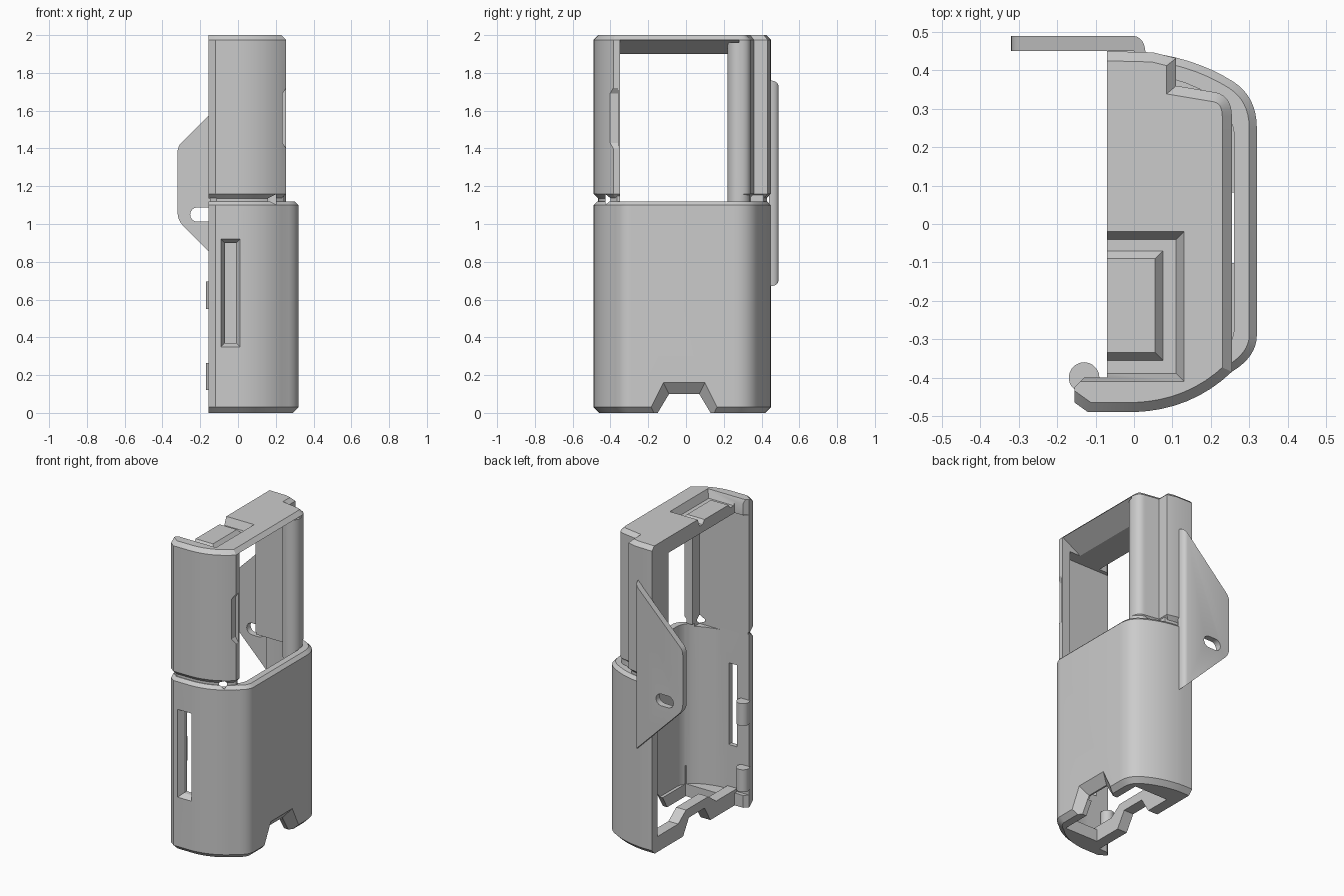
import bpy, bmesh, math
from mathutils import Vector

cube = bpy.data.objects.get("Cube")
if cube:
    bpy.data.objects.remove(cube, do_unlink=True)

grey = bpy.data.materials.new("plain_grey")
grey.use_nodes = True
grey.diffuse_color = (0.6, 0.6, 0.6, 1)
grey.node_tree.nodes["Principled BSDF"].inputs["Base Color"].default_value = (0.6, 0.6, 0.6, 1)


def loft(name, sections):
    """Closed solid through matching rings of points."""
    bm = bmesh.new()
    rings = [[bm.verts.new(p) for p in s] for s in sections]
    for a, b in zip(rings, rings[1:]):
        for i in range(len(a)):
            j = (i + 1) % len(a)
            bm.faces.new((a[i], a[j], b[j], b[i]))
    bm.faces.new(rings[0])
    bm.faces.new(rings[-1])
    bmesh.ops.recalc_face_normals(bm, faces=bm.faces)
    mesh = bpy.data.meshes.new(name)
    bm.to_mesh(mesh)
    bm.free()
    mesh.materials.append(grey)
    ob = bpy.data.objects.new(name, mesh)
    bpy.context.scene.collection.objects.link(ob)
    return ob


def prism(name, pts, axis, lo, hi):
    def place(p, t):
        q = list(p)
        q.insert(axis, t)
        return q
    return loft(name, [[place(p, t) for p in pts] for t in (lo, hi)])


def rect(a0, a1, b0, b1):
    return [(a0, b0), (a1, b0), (a1, b1), (a0, b1)]


def box(name, x, y, z):
    return prism(name, rect(*x, *y), 2, *z)


def arc(a, c, b, n=8):
    """Quadratic curve from a to b pulled toward c."""
    a, c, b = Vector(a), Vector(c), Vector(b)
    return [tuple(a * (1 - t) ** 2 + c * 2 * t * (1 - t) + b * t * t)
            for t in (i / n for i in range(n + 1))]


def chamfer(ob, heights, width):
    """Bevel the outer rim edges at the given heights, not the open side."""
    bm = bmesh.new()
    bm.from_mesh(ob.data)
    edges = []
    for e in bm.edges:
        m = (e.verts[0].co + e.verts[1].co) / 2
        flat = abs(e.verts[0].co.z - e.verts[1].co.z) < 1e-4
        if flat and any(abs(m.z - h) < 1e-4 for h in heights) and (m.x > -0.06 or m.y < -0.45):
            edges.append(e)
    bmesh.ops.bevel(bm, geom=edges, offset=width, segments=1, affect='EDGES')
    bmesh.ops.recalc_face_normals(bm, faces=bm.faces)
    bm.to_mesh(ob.data)
    bm.free()


def combine(target, other, op):
    mod = target.modifiers.new("bool", 'BOOLEAN')
    mod.operation, mod.object, mod.solver = op, other, 'EXACT'
    bpy.context.view_layer.update()
    deps = bpy.context.evaluated_depsgraph_get()
    mesh = bpy.data.meshes.new_from_object(target.evaluated_get(deps))
    target.modifiers.clear()
    target.data = mesh
    bpy.data.objects.remove(other, do_unlink=True)


def cut(target, other):
    combine(target, other, 'DIFFERENCE')


def add(target, other):
    combine(target, other, 'UNION')


# Outlines seen from above: front lip, curved front, side, back
lip = [(-0.07, 0.45), (-0.07, -0.40), (-0.13, -0.40), (-0.155, -0.425), (-0.155, -0.465), (-0.12, -0.49)]
front = arc((0, -0.49), (0.15, -0.485), (0.255, -0.385))
back = arc((0.26, 0.37), (0.15, 0.44), (0, 0.45))
lower = lip + front + arc((0.255, -0.385), (0.32, -0.345), (0.32, -0.29))[1:] \
    + arc((0.32, 0.25), (0.32, 0.33), (0.26, 0.37)) + back[1:]
upper = lip + front + arc((0.255, 0.28), (0.255, 0.34), (0.2, 0.345)) \
    + [(0.11, 0.36), (0.11, 0.432), (0.05, 0.447)]

# Lower body, neck groove and upper frame
shell = prism("case_shell", lower, 2, 0, 1.12)
chamfer(shell, (0,), 0.03)
chamfer(shell, (1.12,), 0.02)
top = prism("upper_frame", upper, 2, 1.135, 2)
chamfer(top, (1.135, 2), 0.025)
neck = prism("neck", [(x * 0.95, y * 0.95) for x, y in upper], 2, 1.05, 1.2)
add(top, neck)
add(shell, top)

# Hollow inside, open on one side
cavity = [(-0.5, 0.39), (-0.5, -0.425), (0.05, -0.425)] \
    + arc((0.05, -0.425), (0.25, -0.39), (0.26, -0.28))[1:] \
    + arc((0.26, 0.24), (0.25, 0.35), (0.05, 0.39))
cut(shell, prism("cavity_cut", cavity, 2, 0.08, 1.12))
cut(shell, box("upper_cavity_cut", (-0.5, 0.2), (-0.425, 0.28), (1.1, 1.9)))

# Side window with sloped head
head = [(-0.5, 1.12), (0.5, 1.12), (0.5, 1.975), (0.25, 1.975), (0.12, 1.9), (-0.5, 1.9)]
cut(shell, prism("window_cut", head, 1, -0.35, 0.28))

# Round post beside the window
post = [(0.195 + 0.06 * math.cos(a * math.tau / 24), 0.28 + 0.06 * math.sin(a * math.tau / 24))
        for a in range(24)]
add(shell, prism("post", post, 2, 1.05, 1.96))

# Bottom strip arching over the floor channel
strip = [(-0.43, 0.03), (0.4, 0.03), (0.4, 0.1), (0.18, 0.1), (0.1, 0.16),
         (-0.13, 0.16), (-0.21, 0.1), (-0.43, 0.1)]
add(shell, prism("bottom_strip", strip, 0, -0.07, 0.0))
cut(shell, box("floor_opening", (0.0, 0.24), (-0.34, 0.3), (-0.1, 0.2)))


# Channel through the bottom, flared at the outer wall
def channel(x, g):
    z = 0.1 + g * 1.2
    return [(x, -0.15 - g, 0), (x, -0.09 - g * 0.6, z), (x, 0.07 + g * 0.6, z),
            (x, 0.13 + g, 0), (x, 0.13 + g, -0.1), (x, -0.15 - g, -0.1)]


cut(shell, loft("channel_cut", [channel(-0.4, 0), channel(0.27, 0), channel(0.32, 0.05), channel(0.4, 0.05)]))

# Flared slot in the front wall
slot = [(-0.6, 0), (-0.488, 0), (-0.455, 0.02), (-0.38, 0.02)]
cut(shell, loft("front_slot_cut", [
    [(x, y, z) for x, z in rect(-0.09 + g, 0.01 - g, 0.35 + g, 0.92 - g)] for y, g in slot]))

# Grip recess on the front corner
cut(shell, loft("corner_recess_cut", [
    [(x, y, z) for y, z in rect(-0.42, -0.36, 1.4 + g, 1.72 - g)]
    for x, g in ((0.235, 0.03), (0.255, 0), (0.3, 0))]))

# Pocket on the top with a raised pad
cut(shell, loft("top_pocket_cut", [
    [(x, y, z) for x, y in rect(-0.3, 0.11 + g, -0.39 - g, -0.04 + g)]
    for z, g in ((1.95, 0), (2.0, 0.02), (2.1, 0.02))]))
add(shell, loft("top_pad", [
    [(x, y, z) for x, y in rect(-0.07, 0.075 - g, -0.355 + g, -0.07 - g)]
    for z, g in ((1.93, 0), (1.95, 0), (1.975, 0.02))]))

# Mounting tab with a slotted hole, rounded at the wall side
outline = [(0.0, 1.73), (-0.3, 1.43)] + arc((-0.3, 1.43), (-0.32, 1.41), (-0.32, 1.38), 4)[1:] \
    + arc((-0.32, 1.06), (-0.32, 1.02), (-0.29, 0.99), 4) + [(0.0, 0.70)]
tab = prism("mounting_tab", outline, 1, 0.45, 0.49)
edge = arc((0.0, 0.49), (0.03, 0.485), (0.03, 0.44), 6) + [(0.0, 0.44)]
add(tab, loft("tab_root", [
    [(x, y, z + s * x) for x, y in edge] for z, s in ((0.70, -1), (1.73, 1))]))
hole = []
for cx, start in ((-0.165, -90), (-0.215, 90)):
    for i in range(9):
        a = math.radians(start + i * 22.5)
        hole.append((cx + 0.038 * math.cos(a), 1.05 + 0.038 * math.sin(a)))
cut(tab, prism("tab_hole_cut", hole, 1, 0.4, 0.55))

# Round snap clips on the front lip
clips = []
for name, z in (("lower_clip", 0.12), ("upper_clip", 0.55)):
    ring = [(-0.13 + 0.04 * math.cos(a * math.tau / 20), -0.4 + 0.04 * math.sin(a * math.tau / 20))
            for a in range(20)]
    clips.append(prism(name, ring, 2, z, z + 0.145))

for ob in [shell, tab] + clips:
    bpy.ops.object.select_all(action='DESELECT')
    ob.select_set(True)
    bpy.context.view_layer.objects.active = ob
    bpy.ops.object.shade_smooth_by_angle(angle=math.radians(25))
